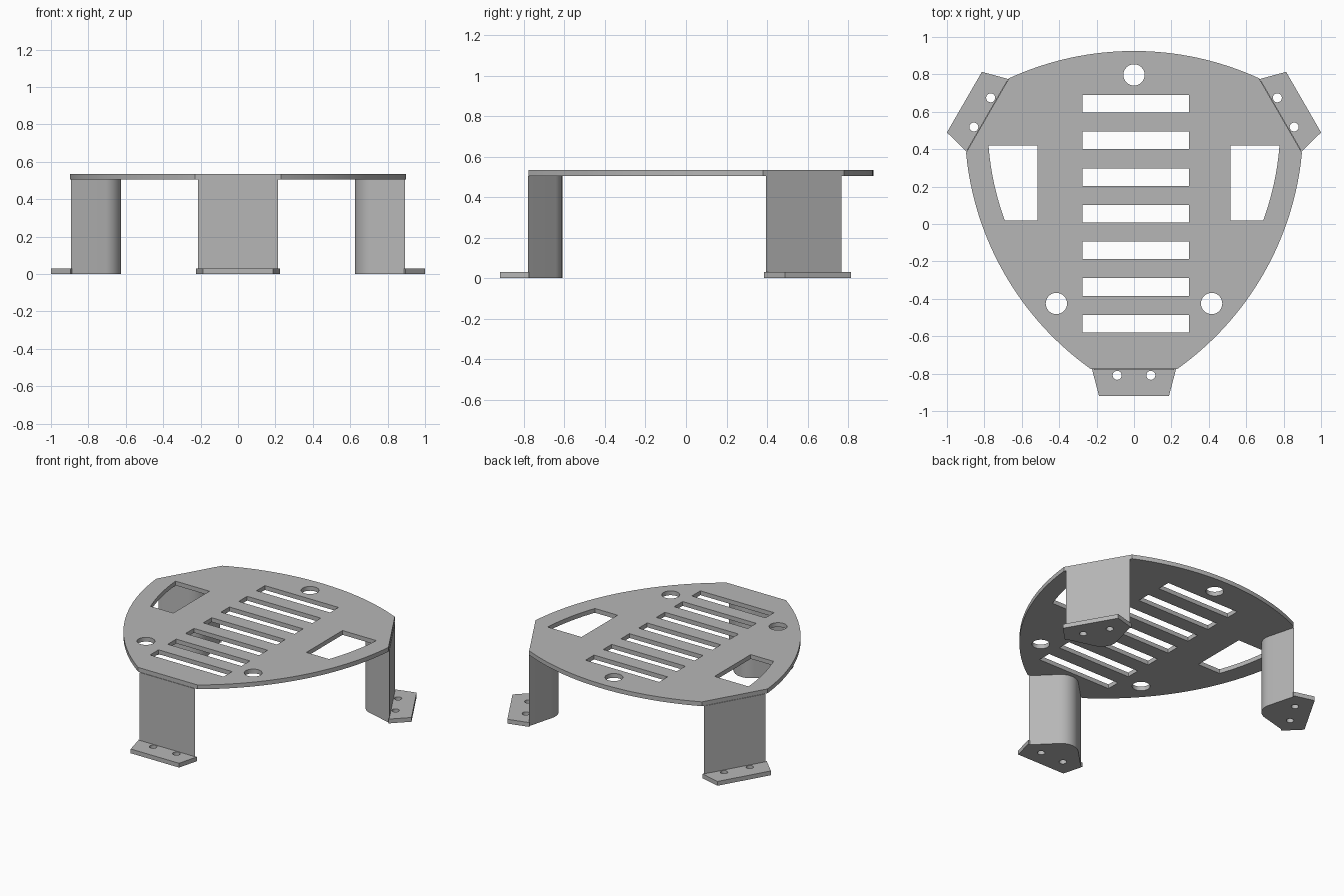
import bpy
import bmesh
from math import sin, cos, pi, radians, sqrt
from mathutils import Vector, Matrix

cube = bpy.data.objects.get("Cube")
if cube:
    bpy.data.objects.remove(cube, do_unlink=True)

# Main sizes; the three-fold pattern turns around (0, CENTRE_Y)
CENTRE_Y = 0.128
PLATE_BOTTOM, PLATE_TOP = 0.505, 0.535
FOOT_TOP = 0.03
ARC_R = 1.603            # radius of each bowed plate edge
ARC_TOP = 0.797          # distance of the bowed edge from the centre
FACE_DIST = 0.908        # distance of the flat leg faces from the centre

grey = bpy.data.materials.new("plain_grey")
grey.use_nodes = True
colour = (0.47, 0.47, 0.47, 1)
grey.diffuse_color = colour
grey.node_tree.nodes["Principled BSDF"].inputs["Base Color"].default_value = colour


def extrude_outlines(name, outlines, z0, z1):
    """Solid between two heights; outlines after the first become holes."""
    curve = bpy.data.curves.new(name, "CURVE")
    curve.dimensions = "2D"
    curve.fill_mode = "BOTH"
    curve.extrude = (z1 - z0) / 2
    for points in outlines:
        spline = curve.splines.new("POLY")
        spline.points.add(len(points) - 1)
        for sp, p in zip(spline.points, points):
            sp.co = (p[0], p[1], 0, 1)
        spline.use_cyclic_u = True
    temp = bpy.data.objects.new(name + "_outline", curve)
    bpy.context.collection.objects.link(temp)
    bpy.context.view_layer.update()
    graph = bpy.context.evaluated_depsgraph_get()
    mesh = bpy.data.meshes.new_from_object(temp.evaluated_get(graph))
    bpy.data.objects.remove(temp, do_unlink=True)

    bm = bmesh.new()
    bm.from_mesh(mesh)
    bmesh.ops.remove_doubles(bm, verts=bm.verts, dist=0.0005)
    bmesh.ops.translate(bm, verts=bm.verts, vec=(0, 0, (z0 + z1) / 2))
    bmesh.ops.recalc_face_normals(bm, faces=bm.faces)
    bm.to_mesh(mesh)
    bm.free()
    mesh.materials.clear()
    mesh.materials.append(grey)
    mesh.shade_smooth()
    mesh.set_sharp_from_angle(angle=radians(30))
    obj = bpy.data.objects.new(name, mesh)
    bpy.context.collection.objects.link(obj)
    return obj


def arc(cx, cy, r, a0, a1, n):
    return [Vector((cx + r * cos(a0 + (a1 - a0) * i / n),
                    cy + r * sin(a0 + (a1 - a0) * i / n))) for i in range(n + 1)]


def circle(x, y, r):
    return arc(x, y, r, 0, 2 * pi, 32)[:-1]


def rectangle(x0, x1, y0, y1):
    return [(x0, y0), (x1, y0), (x1, y1), (x0, y1)]


def turn(points, angle):
    """Turn points about the pattern centre and place them on the plan."""
    rot = Matrix.Rotation(angle, 2)
    return [rot @ Vector(p) + Vector((0, CENTRE_Y)) for p in points]


# Top plate: three bowed edges joined by three straight ones
half = math_half = 0.43
bow = arc(0, ARC_TOP - ARC_R, ARC_R, pi / 2 - half, pi / 2 + half, 32)
outline = []
for k in range(3):
    outline += turn(bow, k * 2 * pi / 3)

holes = [circle(0, 0.797, 0.057)]
holes += [circle(s * 0.415, -0.425, 0.057) for s in (-1, 1)]

# Row of cooling slots
for i in range(7):
    y = 0.643 - 0.196 * i
    holes.append(rectangle(-0.275, 0.295, y - 0.047, y + 0.047))

# Side windows, whose outer edge follows the bowed rim
bow_centre = turn([(0, ARC_TOP - ARC_R)], -2 * pi / 3)[0]
for s in (-1, 1):
    window = [(s * 0.515, 0.42), (s * 0.515, 0.02)]
    for i in range(13):
        y = 0.02 + 0.4 * i / 12
        x = bow_centre.x + sqrt(1.48 ** 2 - (y - bow_centre.y) ** 2)
        window.append((s * x, y))
    holes.append(window)

extrude_outlines("top_plate", [outline] + holes, PLATE_BOTTOM, PLATE_TOP)

# Leg section: right-angled wedge with a rounded inner corner
W, R = 0.215, 0.11
section = [(-W, -FACE_DIST), (W, -FACE_DIST)]
section += arc(0, -FACE_DIST + W - R * sqrt(2), R, pi / 4, 3 * pi / 4, 16)

# Foot flange: tapered tab with two screw holes
flange = [(-0.225, -0.903), (-0.187, -1.047), (0.187, -1.047), (0.225, -0.903)]

for k, place in enumerate(("front", "back_left", "back_right")):
    angle = k * 2 * pi / 3
    extrude_outlines(place + "_leg", [turn(section, angle)], 0, PLATE_BOTTOM)
    screw_holes = [turn(circle(s * 0.09, -0.937, 0.024), angle) for s in (-1, 1)]
    extrude_outlines(place + "_foot", [turn(flange, angle)] + screw_holes, 0, FOOT_TOP)
